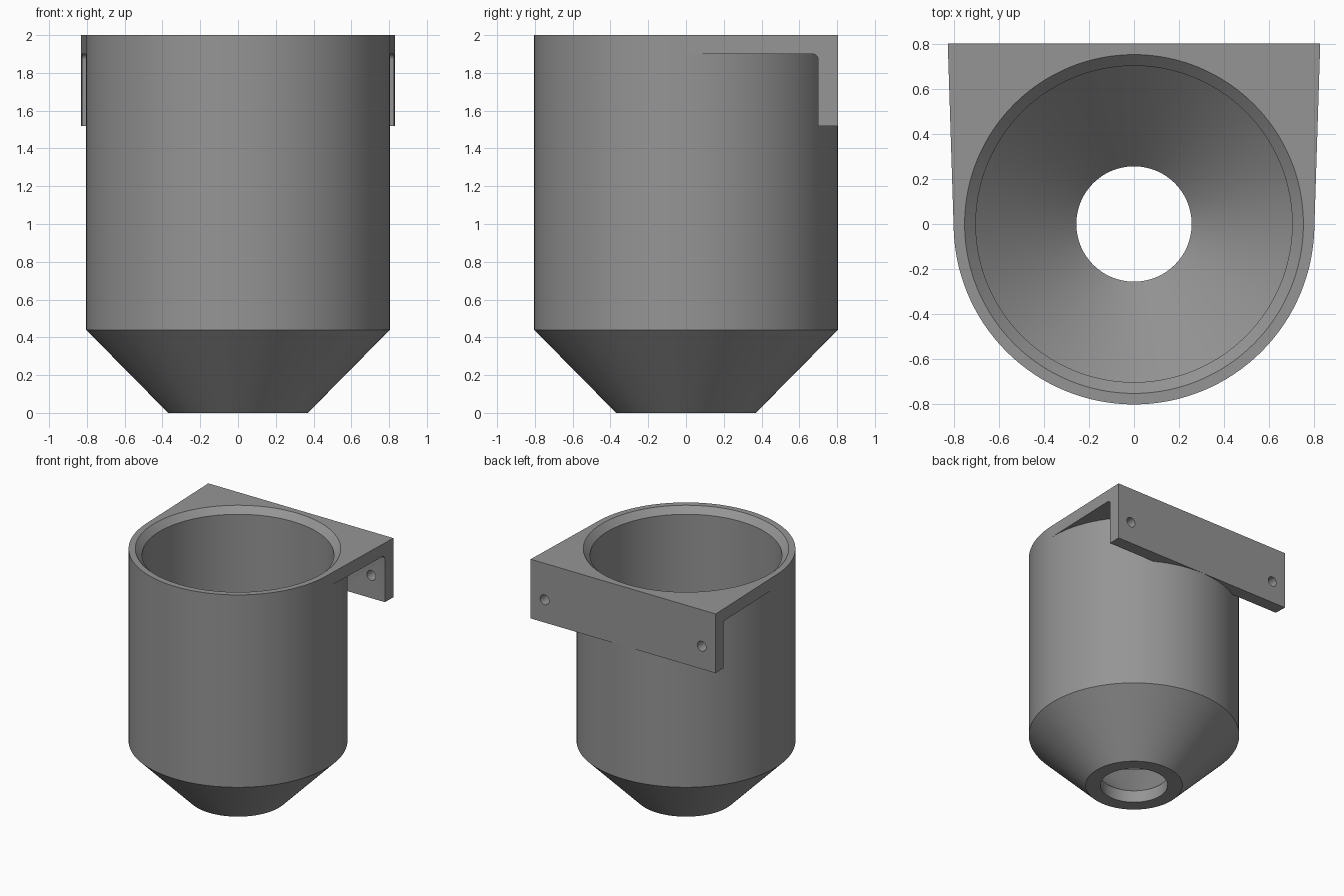
import bpy, bmesh, math

if "Cube" in bpy.data.objects:
    bpy.data.objects.remove(bpy.data.objects["Cube"])

SEG = 128
R = 0.804          # outer radius of the holder
BACK = 0.805       # rear face of the mounting plate

grey = bpy.data.materials.new("plain grey")
grey.diffuse_color = (0.3, 0.3, 0.3, 1)
grey.use_nodes = True
grey.node_tree.nodes["Principled BSDF"].inputs["Base Color"].default_value = grey.diffuse_color


def finish(name, bm):
    bmesh.ops.recalc_face_normals(bm, faces=bm.faces)
    me = bpy.data.meshes.new(name)
    bm.to_mesh(me)
    bm.free()
    me.materials.append(grey)
    ob = bpy.data.objects.new(name, me)
    bpy.context.collection.objects.link(ob)
    return ob


def lathe(name, profile):
    """Closed solid of revolution; profile is (radius, z), capped at both ends."""
    bm = bmesh.new()
    rings = [[bm.verts.new((r * math.cos(2 * math.pi * i / SEG),
                            r * math.sin(2 * math.pi * i / SEG), z))
              for i in range(SEG)] for r, z in profile]
    for a, b in zip(rings, rings[1:]):
        for i in range(SEG):
            j = (i + 1) % SEG
            bm.faces.new((a[i], a[j], b[j], b[i]))
    bm.faces.new(rings[0])
    bm.faces.new(rings[-1])
    return finish(name, bm)


def prism(name, points, offset):
    """Extrude a flat outline of 3D points along offset."""
    bm = bmesh.new()
    face = bm.faces.new([bm.verts.new(p) for p in points])
    ext = bmesh.ops.extrude_face_region(bm, geom=[face])
    verts = [v for v in ext["geom"] if isinstance(v, bmesh.types.BMVert)]
    bmesh.ops.translate(bm, verts=verts, vec=offset)
    return finish(name, bm)


def boolean(target, tool, operation):
    """Apply a boolean and discard the tool."""
    mod = target.modifiers.new("cut", 'BOOLEAN')
    mod.operation, mod.solver, mod.object = operation, 'EXACT', tool
    bpy.context.view_layer.update()
    dg = bpy.context.evaluated_depsgraph_get()
    me = bpy.data.meshes.new_from_object(target.evaluated_get(dg))
    target.modifiers.clear()
    target.data = me
    bpy.data.objects.remove(tool)


# Cylindrical body with conical bottom
holder = lathe("holder_body", [(0.37, 0), (R, 0.44), (R, 2)])

# L-shaped bracket section with a small inner fillet
f, inner, under = 0.03, 0.70, 1.90
section = [(-0.02, 2), (-0.02, under)]
for k in range(7):
    a = math.pi / 2 * (1 - k / 6)
    section.append((inner - f + f * math.cos(a), under - f + f * math.sin(a)))
section += [(inner, 1.52), (BACK, 1.52), (BACK, 2)]
bracket = prism("bracket", [(-1, y, z) for y, z in section], (2, 0, 0))

# Trim the bracket sides to a slight taper that meets the cylinder
outline = [(-0.8034, -0.025), (0.8034, -0.025), (0.833, 0.9), (-0.833, 0.9)]
boolean(bracket, prism("taper", [(x, y, 1.4) for x, y in outline], (0, 0, 0.8)), 'INTERSECT')

# Screw holes through the back plate
for side in (-1, 1):
    ring = [(side * 0.705 + 0.04 * math.cos(2 * math.pi * i / 32), 0.6,
             1.705 + 0.04 * math.sin(2 * math.pi * i / 32)) for i in range(32)]
    boolean(bracket, prism("screw_hole", ring, (0, 0.4, 0)), 'DIFFERENCE')

# Join, then bore out the funnel interior with its chamfered rim
boolean(holder, bracket, 'UNION')
bore = lathe("bore", [(0.257, -0.1), (0.257, 0.10), (0.705, 0.545),
                      (0.705, 1.95), (0.755, 2), (0.755, 2.1)])
boolean(holder, bore, 'DIFFERENCE')

bpy.context.view_layer.objects.active = holder
holder.select_set(True)
bpy.ops.object.shade_smooth_by_angle(angle=math.radians(25))
